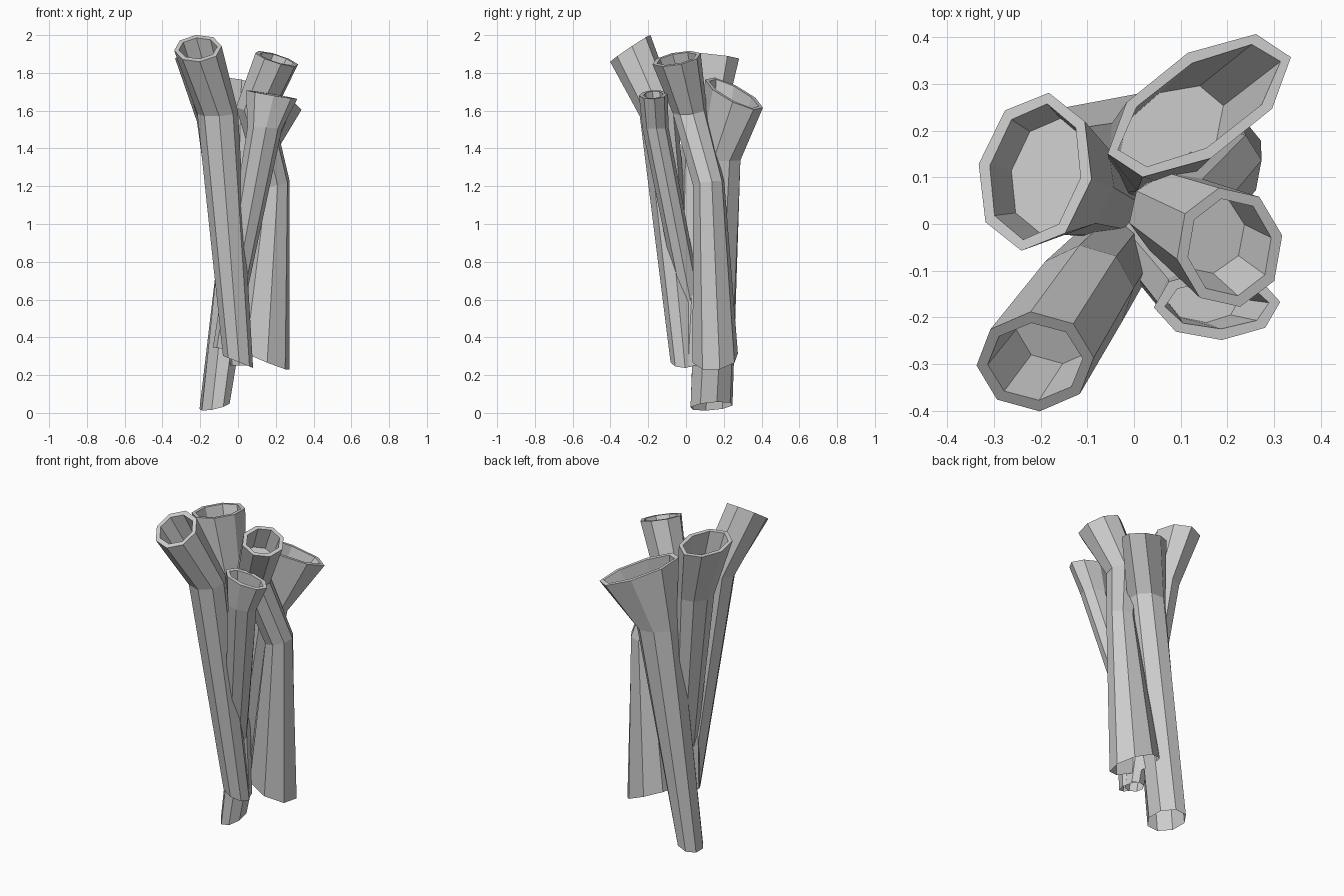
import bpy, bmesh
from math import sin, cos, radians, pi
from mathutils import Vector

if "Cube" in bpy.data.objects:
    bpy.data.objects.remove(bpy.data.objects["Cube"])

SIDES = 8


def ring(bm, st, phase, shrink=0.0):
    """Tilted elliptical ring: (centre, semi-axis a, semi-axis b, angle, slope x, slope y)."""
    (cx, cy, cz), a, b, ang, sx, sy = st
    ang = radians(ang)
    verts = []
    for i in range(SIDES):
        # keep vertices aligned in world direction so the tube never twists
        t = 2 * pi * (i + phase) / SIDES - ang
        u, v = (a - shrink) * cos(t), (b - shrink) * sin(t)
        dx = u * cos(ang) - v * sin(ang)
        dy = u * sin(ang) + v * cos(ang)
        verts.append(bm.verts.new((cx + dx, cy + dy, cz + sx * dx + sy * dy)))
    return verts


def mix(s, t, f):
    c = Vector(s[0]).lerp(Vector(t[0]), f)
    return (tuple(c),) + tuple(p + (q - p) * f for p, q in zip(s[1:], t[1:]))


def tube(name, stations, floor=0.6, phase=0.0, wall=0.024):
    """Flared tube, stations from mouth to foot: blind hollow mouth, open foot."""
    bm = bmesh.new()
    inner = ring(bm, mix(stations[0], stations[1], floor), phase, wall)
    loops = [inner, ring(bm, stations[0], phase, wall)]
    loops += [ring(bm, s, phase) for s in stations]
    for p, q in zip(loops, loops[1:]):
        for i in range(SIDES):
            j = (i + 1) % SIDES
            bm.faces.new((p[i], p[j], q[j], q[i]))
    bm.faces.new(inner)
    bmesh.ops.recalc_face_normals(bm, faces=bm.faces)
    me = bpy.data.meshes.new(name)
    bm.to_mesh(me)
    bm.free()
    ob = bpy.data.objects.new(name, me)
    bpy.context.collection.objects.link(ob)


# front left tube, the tallest
tube("front_left_tube", [
    ((-0.212, -0.295, 1.93), 0.126, 0.107, 0, 0.05, 0.67),
    ((-0.108, -0.145, 1.59), 0.108, 0.100, 0, 0.05, 0.20),
    ((0.0, -0.01, 0.27), 0.080, 0.072, 0, -0.40, 0.0)], 0.5, 0.1)

# back left tube
tube("back_left_tube", [
    ((-0.212, 0.112, 1.89), 0.172, 0.122, 78, 0.10, -0.10),
    ((-0.13, 0.09, 1.55), 0.115, 0.088, 78, 0.10, 0.0),
    ((0.015, 0.02, 0.25), 0.055, 0.055, 0, 0.0, 0.0)], 0.4, -0.2)

# back right tube with the widest mouth and the lowest foot
tube("back_right_tube", [
    ((0.14, 0.254, 1.69), 0.225, 0.110, 33, -0.30, -0.25),
    ((0.06, 0.18, 1.34), 0.125, 0.108, 35, -0.05, 0.0),
    ((-0.124, 0.135, 0.035), 0.120, 0.073, 112, 0.28, 0.15)], 0.75, 0.5)

# right tube, bent twice, with a thick lower length
tube("right_bent_tube", [
    ((0.205, -0.05, 1.875), 0.115, 0.130, 0, -0.30, 0.18),
    ((0.09, 0.02, 1.60), 0.102, 0.092, 0, -0.20, 0.10),
    ((0.195, 0.12, 1.21), 0.080, 0.085, 0, 0.20, 0.10),
    ((0.125, 0.155, 0.29), 0.150, 0.122, 0, -0.42, 0.10)], 0.45, 0.25)

# front right tube, the slimmest, passing behind the front left one
tube("front_right_tube", [
    ((0.178, -0.173, 1.685), 0.136, 0.076, 0, -0.17, 0.05),
    ((0.142, -0.162, 1.51), 0.092, 0.070, 0, -0.05, 0.0),
    ((-0.075, 0.07, 0.34), 0.058, 0.060, 0, -0.10, 0.0)], 0.8, 0.1)
